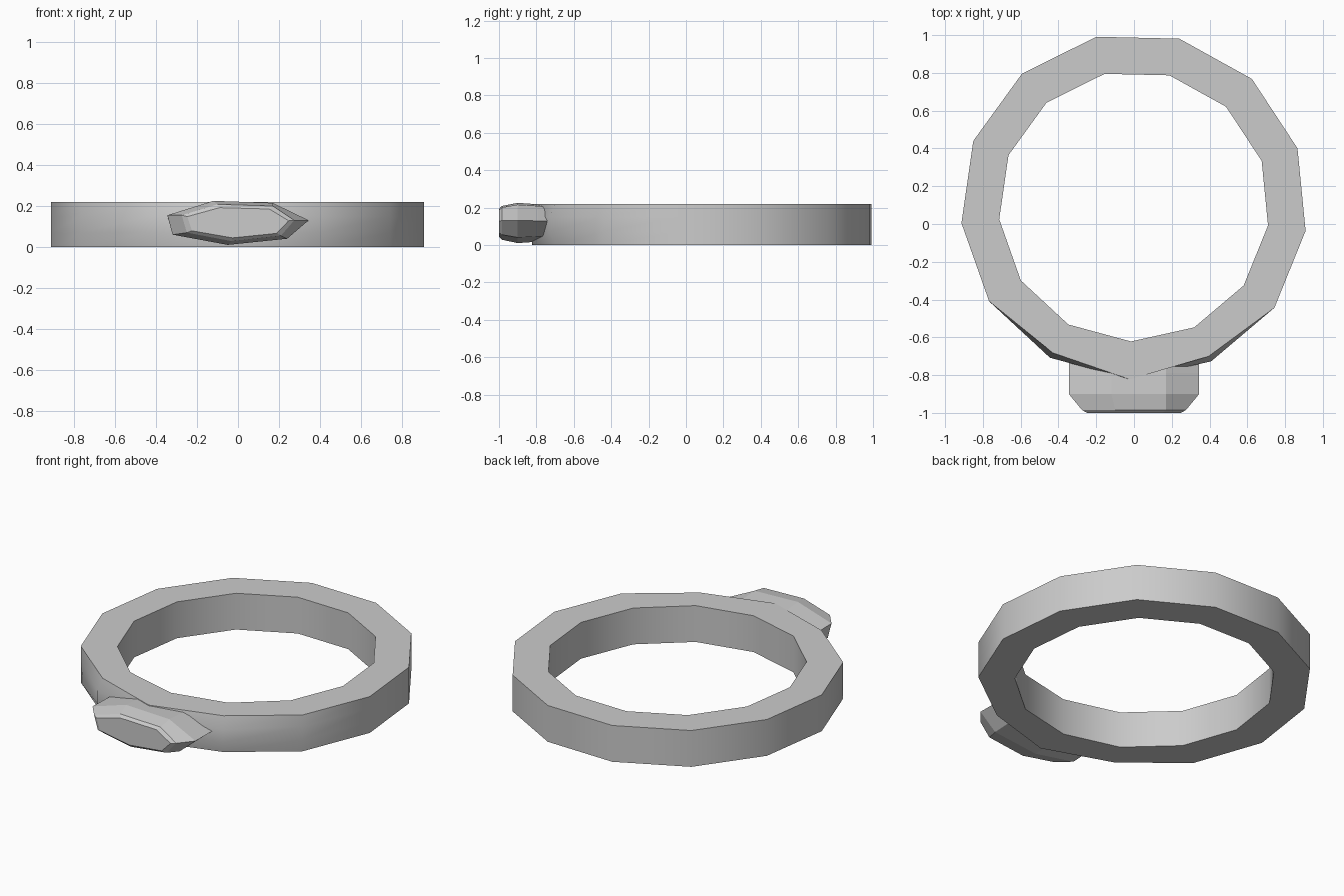
import bpy, bmesh, math
from mathutils import Vector

if "Cube" in bpy.data.objects:
    bpy.data.objects.remove(bpy.data.objects["Cube"])


def make_object(name, bm, smooth=True):
    bmesh.ops.recalc_face_normals(bm, faces=bm.faces[:])
    mesh = bpy.data.meshes.new(name)
    bm.to_mesh(mesh)
    bm.free()
    obj = bpy.data.objects.new(name, mesh)
    bpy.context.collection.objects.link(obj)
    if smooth:
        bpy.ops.object.select_all(action='DESELECT')
        obj.select_set(True)
        bpy.context.view_layer.objects.active = obj
        bpy.ops.object.shade_smooth_by_angle(angle=math.radians(32))
    return obj


def bridge(bm, a, b):
    n = len(a)
    for i in range(n):
        bm.faces.new((a[i], a[(i + 1) % n], b[(i + 1) % n], b[i]))


# Thirteen-sided band, with its outer rim eased beside the stone
SIDES, CENTRE_Y, HEIGHT = 13, 0.095, 0.22
START = math.radians(-91.3)


def ring_loop(bm, radius, z, ease=0.0):
    loop = []
    for i in range(SIDES):
        a = START + math.tau * i / SIDES
        r = radius - (ease if i in (1, SIDES - 1) else 0)
        loop.append(bm.verts.new((r * math.cos(a), CENTRE_Y + r * math.sin(a), z)))
    return loop


bm = bmesh.new()
loops = [ring_loop(bm, 0.717, 0),
         ring_loop(bm, 0.918, 0, 0.03),
         ring_loop(bm, 0.918, 0.07),
         ring_loop(bm, 0.918, 0.15),
         ring_loop(bm, 0.918, HEIGHT, 0.03),
         ring_loop(bm, 0.717, HEIGHT)]
for i in range(len(loops)):
    bridge(bm, loops[i], loops[(i + 1) % len(loops)])
make_object("ring_band", bm)

# Seven-sided faceted stone: girdle outline and front outline in (x, z)
girdle = [(-0.345, 0.155), (-0.12, 0.225), (0.17, 0.215), (0.345, 0.13),
          (0.24, 0.04), (-0.05, 0.01), (-0.32, 0.06)]
front = [(-0.275, 0.155), (-0.10, 0.208), (0.17, 0.20), (0.275, 0.13),
         (0.21, 0.055), (-0.03, 0.028), (-0.25, 0.07)]


def stone_loop(bm, outline, y, sx=1.0, sz=1.0):
    return [bm.verts.new((x * sx, y, 0.118 + (z - 0.118) * sz)) for x, z in outline]


bm = bmesh.new()
loops = [stone_loop(bm, girdle, -0.70, 1.0, 0.85),
         stone_loop(bm, girdle, -0.79, 1.0, 0.93),
         stone_loop(bm, girdle, -0.90),
         stone_loop(bm, front, -0.985),
         stone_loop(bm, front, -1.0, 0.9, 0.82)]
for a, b in zip(loops, loops[1:]):
    bridge(bm, a, b)
bm.faces.new(loops[0])
bm.faces.new(loops[-1])
make_object("stone", bm, smooth=False)
